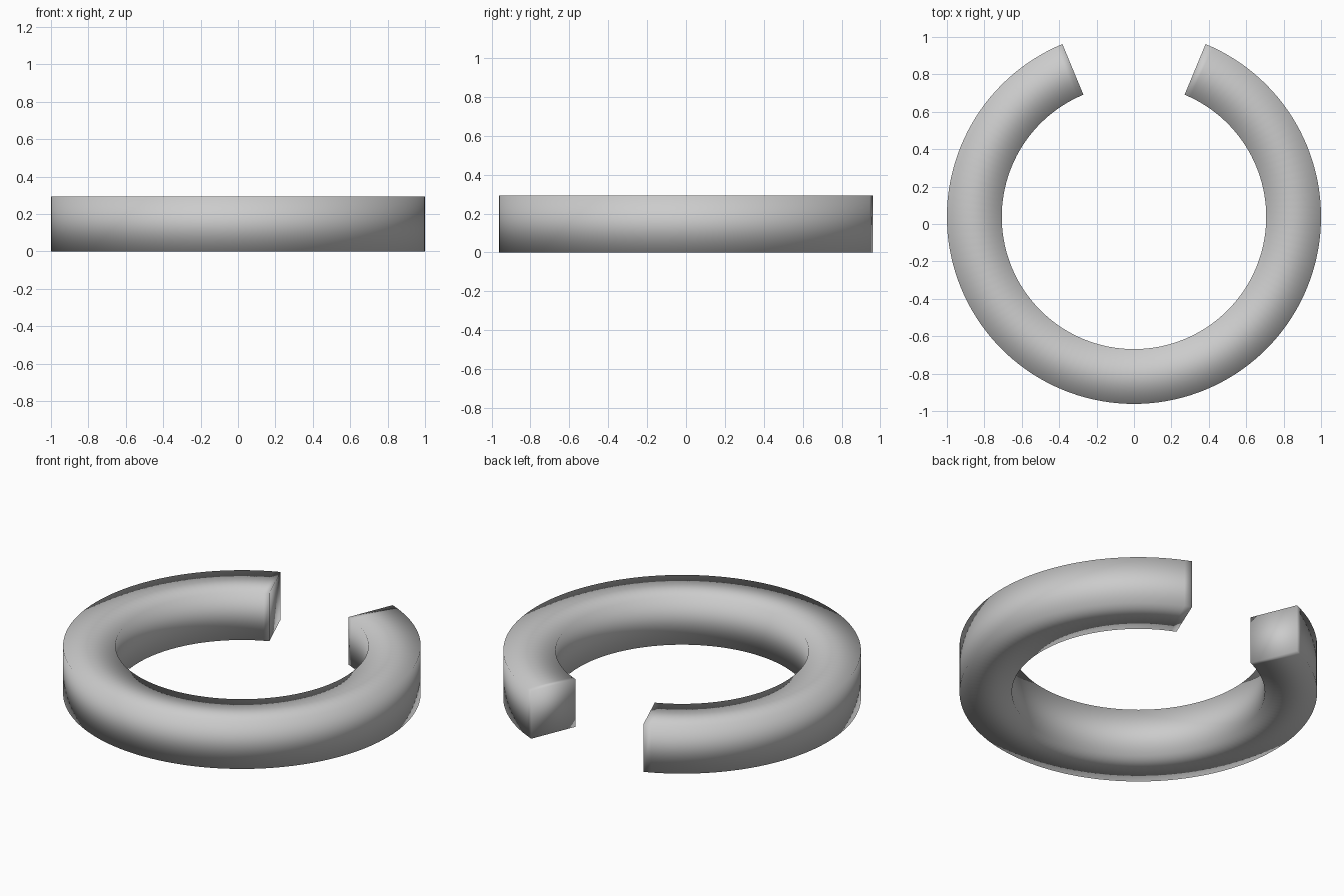
import bpy, bmesh
from math import radians, sin, cos

if "Cube" in bpy.data.objects:
    bpy.data.objects.remove(bpy.data.objects["Cube"])

R_OUT, R_IN, H = 1.0, 0.707, 0.294
GAP = radians(45)                 # opening at the back of the ring
STEPS = 126
Y0 = (1 - cos(GAP / 2)) / 2       # centres the open ring on y = 0

bm = bmesh.new()
# square section at the right-hand end of the opening, swept round to the left
a = radians(90) - GAP / 2
section = [(R_IN, 0), (R_OUT, 0), (R_OUT, H), (R_IN, H)]
verts = [bm.verts.new((r * cos(a), r * sin(a), z)) for r, z in section]
start_cap = bm.faces.new(verts)
edges = [bm.edges.new((verts[i], verts[(i + 1) % 4])) if not
         bm.edges.get((verts[i], verts[(i + 1) % 4])) else
         bm.edges.get((verts[i], verts[(i + 1) % 4])) for i in range(4)]
ret = bmesh.ops.spin(bm, geom=edges, cent=(0, 0, 0), axis=(0, 0, 1),
                     angle=-(radians(360) - GAP), steps=STEPS)
# end cap on the left-hand side
last = [g for g in ret["geom_last"] if isinstance(g, bmesh.types.BMEdge)]
bmesh.ops.contextual_create(bm, geom=last)
bmesh.ops.translate(bm, verts=bm.verts, vec=(0, Y0, 0))
bmesh.ops.recalc_face_normals(bm, faces=bm.faces)
# fully smooth shading gives the soft, rounded look across the square edges
for f in bm.faces:
    f.smooth = True

mesh = bpy.data.meshes.new("open_ring")
bm.to_mesh(mesh)
bm.free()
ring = bpy.data.objects.new("open_ring", mesh)
bpy.context.collection.objects.link(ring)
